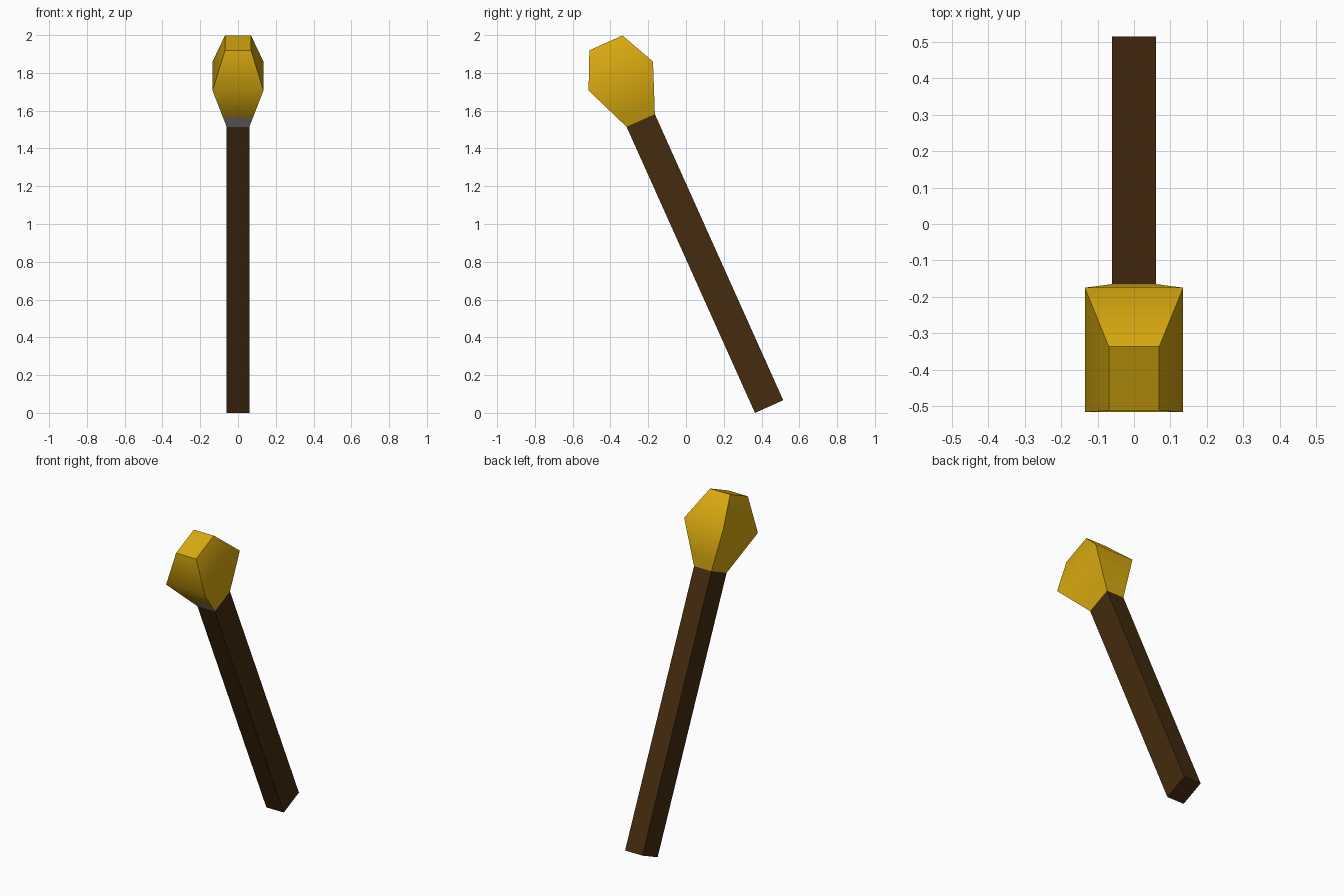
import bpy, bmesh, math
from mathutils import Matrix

cube = bpy.data.objects.get("Cube")
if cube:
    bpy.data.objects.remove(cube, do_unlink=True)


def material(name, rgb):
    mat = bpy.data.materials.new(name)
    mat.use_nodes = True
    mat.diffuse_color = (*rgb, 1)
    mat.node_tree.nodes["Principled BSDF"].inputs["Base Color"].default_value = (*rgb, 1)
    return mat


wood = material("dark wood", (0.058, 0.024, 0.0045))
gold = material("golden flame", (0.69, 0.40, 0.005))
ash = material("ash grey", (0.38, 0.38, 0.38))

# Everything leans along one tilted axis that starts at the foot of the handle
LEAN = Matrix.Translation((0, 0.44, 0.0335)) @ Matrix.Rotation(math.radians(24.17), 4, 'X')


def loft(name, rings, mats, cap_start=True):
    """Skin rectangular rings given as (distance along axis, half width, half depth)."""
    bm = bmesh.new()
    loops = [[bm.verts.new((sx * w, sy * d, t))
              for sx, sy in ((-1, -1), (1, -1), (1, 1), (-1, 1))]
             for t, w, d in rings]
    for a, b in zip(loops, loops[1:]):
        for i in range(4):
            j = (i + 1) % 4
            bm.faces.new((a[i], a[j], b[j], b[i]))
    if cap_start:
        bm.faces.new(loops[0][::-1])
    bm.faces.new(loops[-1])
    bm.normal_update()
    mesh = bpy.data.meshes.new(name)
    bm.to_mesh(mesh)
    bm.free()
    for m in mats:
        mesh.materials.append(m)
    obj = bpy.data.objects.new(name, mesh)
    bpy.context.collection.objects.link(obj)
    return obj


# Handle: a plain square bar
SHAFT = 1.66
handle = loft("handle", [(0, 0.06, 0.082), (SHAFT, 0.06, 0.082)], [wood])

# Flame head: flares from the handle, then narrows to a flat top
head = loft("flame_head", [(SHAFT, 0.06, 0.082),
                           (SHAFT + 0.065, 0.079, 0.1085),
                           (SHAFT + 0.258, 0.135, 0.187),
                           (SHAFT + 0.45, 0.069, 0.096)], [gold, ash], cap_start=False)

# Ash band on the front of the head, just above the handle
for face in head.data.polygons:
    if face.normal.y < -0.5 and face.center.z < SHAFT + 0.06:
        face.material_index = 1

for obj in (handle, head):
    obj.data.transform(LEAN)

# Soft bend around the middle of the head, sharp corners
bpy.ops.object.select_all(action='DESELECT')
head.select_set(True)
bpy.context.view_layer.objects.active = head
bpy.ops.object.shade_smooth_by_angle(angle=math.radians(58))
